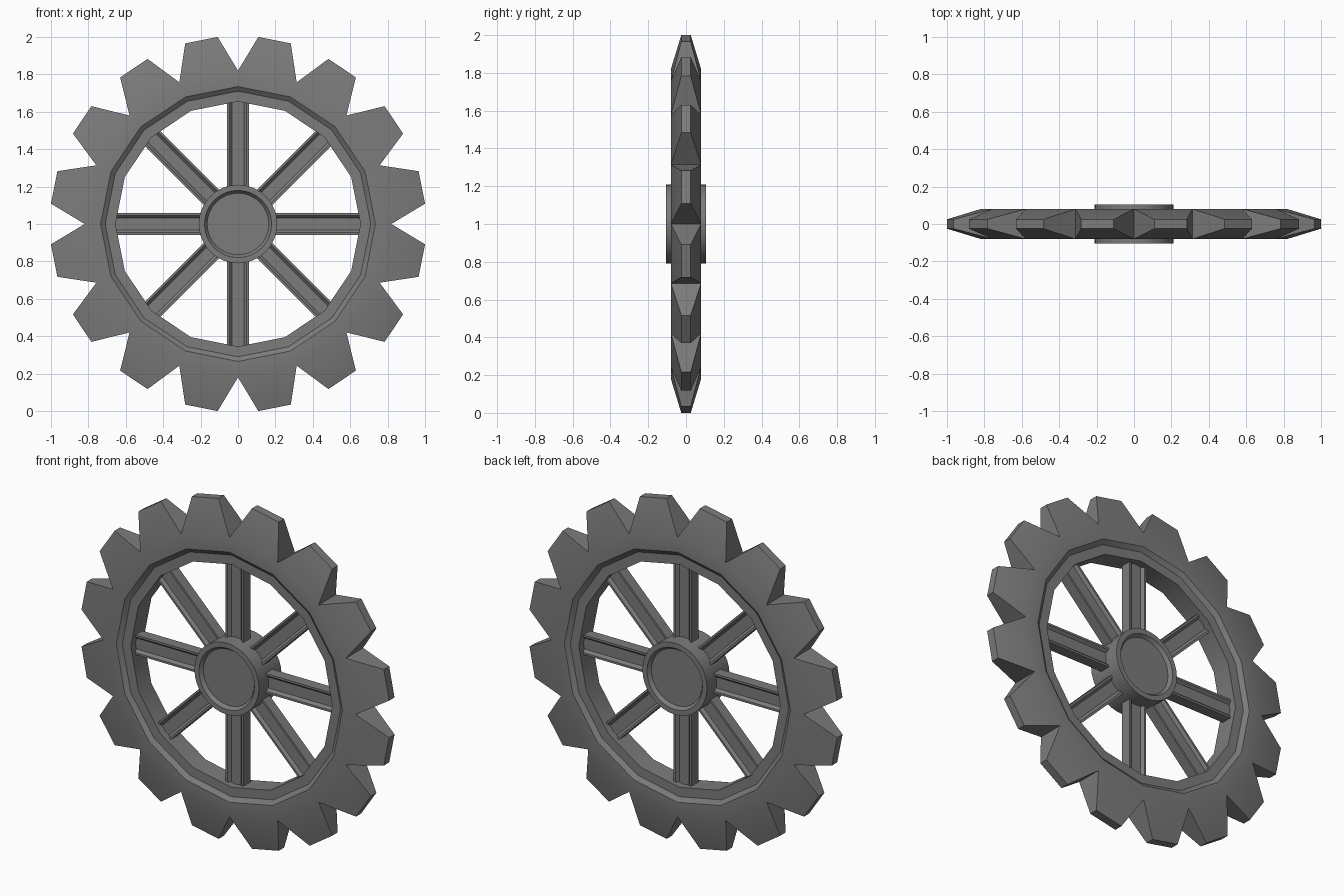
import bpy, bmesh
from math import sin, cos, pi, radians
from mathutils import Matrix, Vector

old = bpy.data.objects.get("Cube")
if old:
    bpy.data.objects.remove(old, do_unlink=True)

TEETH = 16
CENTRE = 1.0
STEP = 2 * pi / TEETH

metal = bpy.data.materials.new("grey_metal")
metal.use_nodes = True
GREY = (0.2, 0.2, 0.2, 1)
metal.diffuse_color = GREY
metal.node_tree.nodes["Principled BSDF"].inputs["Base Color"].default_value = GREY


def polar(r, angle, y):
    """Point on the wheel: radius and angle in the xz plane, depth y."""
    return Vector((r * cos(angle), y, r * sin(angle) + CENTRE))


def finish(bm, name):
    bmesh.ops.recalc_face_normals(bm, faces=bm.faces)
    mesh = bpy.data.meshes.new(name)
    bm.to_mesh(mesh)
    bm.free()
    obj = bpy.data.objects.new(name, mesh)
    bpy.context.collection.objects.link(obj)
    mesh.materials.append(metal)
    bpy.ops.object.select_all(action="DESELECT")
    obj.select_set(True)
    bpy.context.view_layer.objects.active = obj
    bpy.ops.object.shade_smooth_by_angle(angle=radians(28))
    return obj


def lathe(bm, profile, sides):
    """Sweep an open (radius, depth) profile around the axle."""
    rows = [[bm.verts.new(polar(r, 2 * pi * i / sides, y)) for r, y in profile]
            for i in range(sides)]
    for i, row in enumerate(rows):
        nxt = rows[(i + 1) % sides]
        for j in range(len(profile) - 1):
            bm.faces.new((row[j], row[j + 1], nxt[j + 1], nxt[j]))
    return rows


# Toothed rim: stepped inner ring with a tapered tooth on every segment
half = [(0.82, 0.08), (0.735, 0.08), (0.71, 0.06), (0.655, 0.06)]
bm = bmesh.new()
rows = lathe(bm, half + [(r, -y) for r, y in reversed(half)], TEETH)
for i, row in enumerate(rows):
    nxt = rows[(i + 1) % TEETH]
    mid = (i + 0.5) * STEP
    base = (row[0], nxt[0], nxt[-1], row[-1])
    tip = [bm.verts.new(polar(1.006, mid + s * radians(5.05), y))
           for s, y in ((-1, 0.025), (1, 0.025), (1, -0.025), (-1, -0.025))]
    bm.faces.new(tip)
    for k in range(4):
        n = (k + 1) % 4
        bm.faces.new((base[k], base[n], tip[n], tip[k]))
finish(bm, "toothed_rim")

# Hub: short drum with a dished face on both ends
half = [(0.165, 0.085), (0.18, 0.105), (0.21, 0.105)]
bm = bmesh.new()
rows = lathe(bm, half + [(r, -y) for r, y in reversed(half)], 32)
for end in (0, -1):
    bm.faces.new([row[end] for row in rows])
finish(bm, "hub")

# Spokes: beams with a shallow channel along the front and back
quarter = [(0.058, 0.032), (0.046, 0.032), (0.032, 0.016)]
front = quarter + [(-x, y) for x, y in reversed(quarter)]
section = front + [(x, -y) for x, y in reversed(front)]
for i in range(8):
    bm = bmesh.new()
    ends = [[bm.verts.new((x, y, z)) for x, y in section] for z in (0.18, 0.67)]
    for end in ends:
        bm.faces.new(end)
    for k in range(len(section)):
        n = (k + 1) % len(section)
        bm.faces.new((ends[0][k], ends[0][n], ends[1][n], ends[1][k]))
    turn = Matrix.Translation((0, 0, CENTRE)) @ Matrix.Rotation(i * pi / 4, 4, "Y")
    bm.transform(turn)
    finish(bm, f"spoke_{i + 1}")
